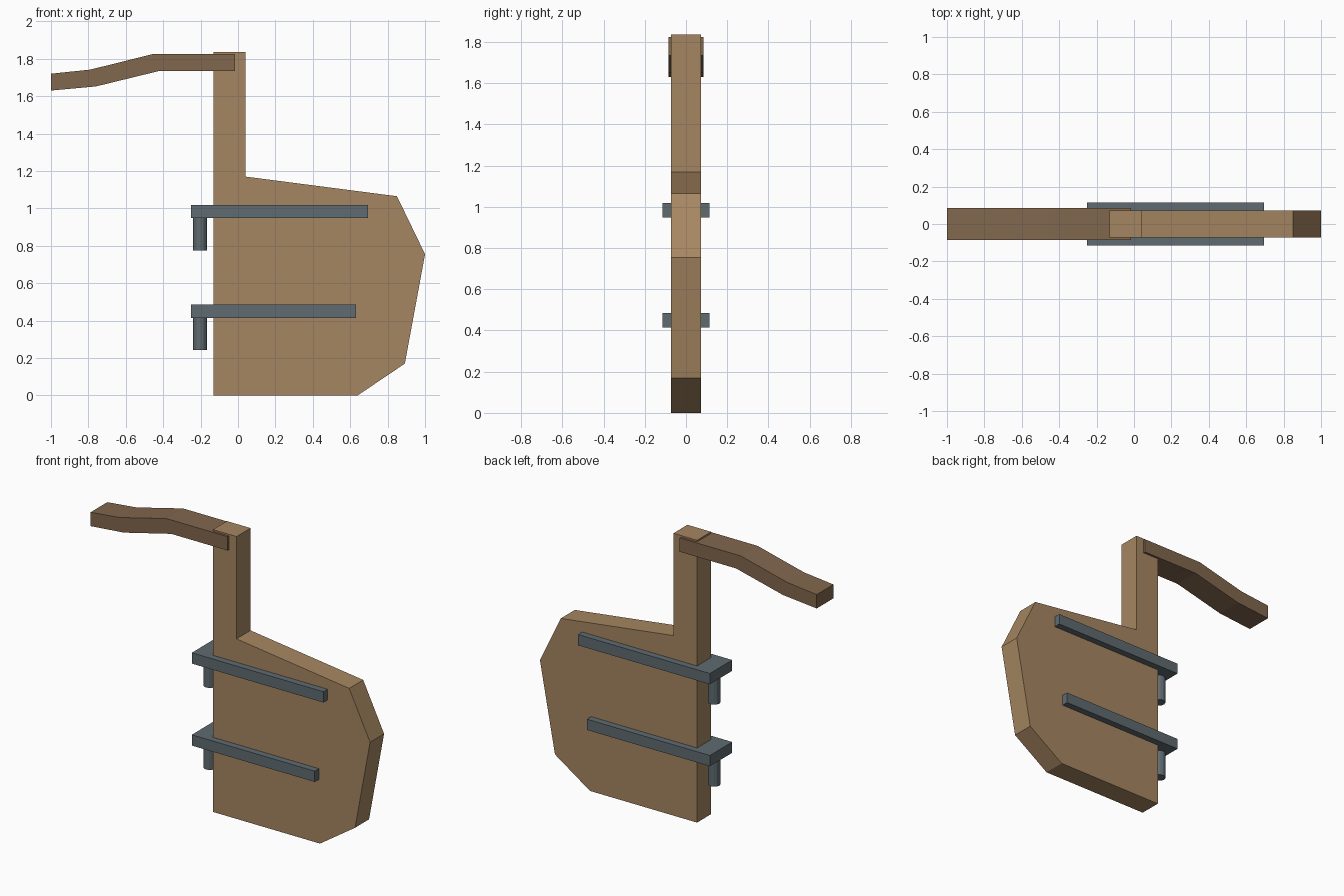
import bpy, bmesh
from mathutils import Matrix

if "Cube" in bpy.data.objects:
    bpy.data.objects.remove(bpy.data.objects["Cube"])


def material(name, rgb):
    m = bpy.data.materials.new(name)
    m.diffuse_color = (*rgb, 1)
    m.use_nodes = True
    m.node_tree.nodes["Principled BSDF"].inputs["Base Color"].default_value = m.diffuse_color
    return m


WOOD = material("wood", (0.38, 0.24, 0.12))
DARK_WOOD = material("dark_wood", (0.22, 0.135, 0.075))
IRON = material("iron", (0.115, 0.145, 0.16))


def add_object(name, bm, mat):
    bmesh.ops.recalc_face_normals(bm, faces=bm.faces)
    me = bpy.data.meshes.new(name)
    bm.to_mesh(me)
    bm.free()
    me.materials.append(mat)
    ob = bpy.data.objects.new(name, me)
    bpy.context.collection.objects.link(ob)
    return ob


def slab(name, profile, half_width, mat):
    """Extrude an x-z profile symmetrically along y."""
    bm = bmesh.new()
    face = bm.faces.new([bm.verts.new((x, -half_width, z)) for x, z in profile])
    ext = bmesh.ops.extrude_face_region(bm, geom=[face])
    verts = [v for v in ext["geom"] if isinstance(v, bmesh.types.BMVert)]
    bmesh.ops.translate(bm, verts=verts, vec=(0, 2 * half_width, 0))
    return add_object(name, bm, mat)


def pin(name, x, z0, z1, radius, mat):
    bm = bmesh.new()
    bmesh.ops.create_cone(bm, cap_ends=True, segments=12, radius1=radius,
                          radius2=radius, depth=z1 - z0,
                          matrix=Matrix.Translation((x, 0, (z0 + z1) / 2)))
    return add_object(name, bm, mat)


# Blade and upright stock in one plank
slab("rudder_blade", [(-0.13, 0), (0.64, 0), (0.892, 0.17), (1.0, 0.755),
                      (0.85, 1.065), (0.04, 1.17), (0.04, 1.835), (-0.13, 1.835)],
     0.072, WOOD)

# Bent steering arm let into the stock
slab("tiller", [(-1, 1.63), (-0.76, 1.652), (-0.42, 1.735), (-0.015, 1.735),
                (-0.015, 1.825), (-0.455, 1.825), (-0.79, 1.742), (-1, 1.72)],
     0.086, DARK_WOOD)

# Hinge straps with hanging pins
for label, x_end, z in (("lower", 0.632, 0.415), ("upper", 0.695, 0.948)):
    slab(label + "_strap", [(-0.252, z), (x_end, z), (x_end, z + 0.07), (-0.252, z + 0.07)],
         0.115, IRON)
    pin(label + "_pin", -0.203, z - 0.172, z + 0.02, 0.038, IRON)
